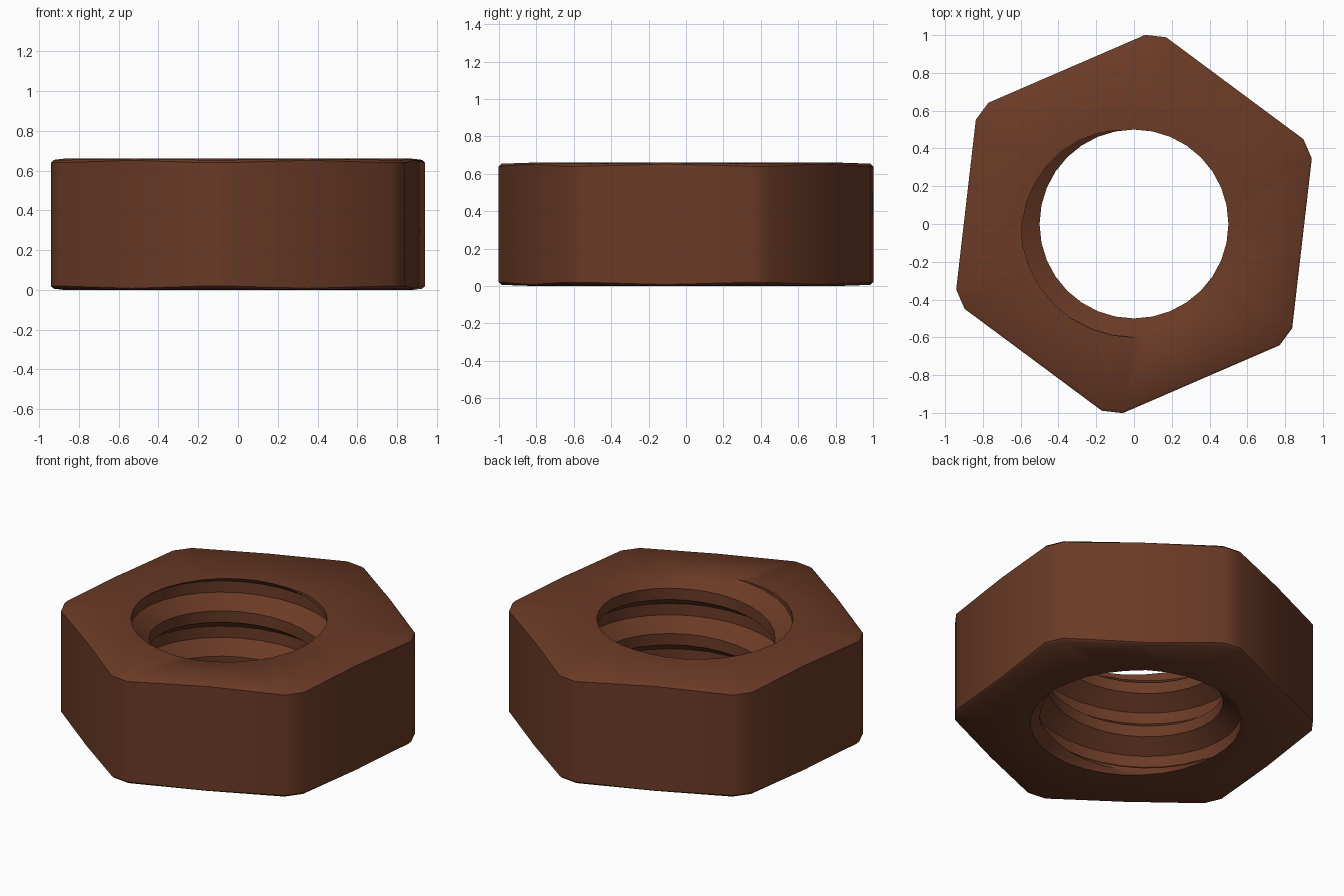
import bpy, bmesh, math
from mathutils import Vector

if "Cube" in bpy.data.objects:
    bpy.data.objects.remove(bpy.data.objects["Cube"])

H, PITCH, SEG, SUB = 0.66, 0.28, 32, 12
CREST, ROOT = 0.5, 0.6


def thread_radius(p):
    # flat crest, sloped flank, flat root, sloped flank over one pitch
    p = p % PITCH
    if p < 0.0701:
        return CREST
    if p < 0.14:
        return CREST + (ROOT - CREST) * (p - 0.07) / 0.07
    if p < 0.2101:
        return ROOT
    return ROOT - (ROOT - CREST) * (p - 0.21) / 0.07


bm = bmesh.new()

# helical thread wall, rows follow the right-handed helix
rows = []
n = SUB * 5
for i in range(n + 1):
    row = []
    for j in range(SEG + 1):
        t = 2 * math.pi * j / SEG
        p = PITCH * i / SUB
        z = p + 0.2 + PITCH * (j / SEG - 225 / 360) - 2 * PITCH
        r = max(thread_radius(p), min(ROOT, 0.585 - 0.9 * max(z, 0)))  # lead-in at the bottom
        row.append(bm.verts.new((r * math.cos(t), r * math.sin(t), z)))
    rows.append(row)
for a, b in zip(rows, rows[1:]):
    for j in range(SEG):
        bm.faces.new((a[j], a[j + 1], b[j + 1], b[j]))
bmesh.ops.remove_doubles(bm, verts=bm.verts[:], dist=1e-4)
for z, d in ((0, -1), (H, 1)):
    bmesh.ops.bisect_plane(bm, geom=bm.verts[:] + bm.edges[:] + bm.faces[:], dist=1e-5,
                           plane_co=(0, 0, z), plane_no=(0, 0, d), clear_outer=True)
bmesh.ops.remove_doubles(bm, verts=bm.verts[:], dist=1e-3)


def rim(z):
    return [e for e in bm.edges if e.is_boundary and all(abs(v.co.z - z) < 2e-3 for v in e.verts)]


bottom_rim, top_rim = rim(0), rim(H)

# hexagon with cut corners
outline = []
for k in range(6):
    for d in (-3.2, 3.2):
        a = math.radians(23.4 + 60 * k + d)
        outline.append((Vector((math.cos(a), math.sin(a), 0)) * 1.003, True))
    a2 = math.radians(23.4 + 60 * (k + 1) - 3.2)
    nxt = Vector((math.cos(a2), math.sin(a2), 0)) * 1.003
    outline.append(((outline[-1][0] + nxt) / 2, False))


def ring(scale, corner_z, mid_z):
    return [bm.verts.new((p.x * scale, p.y * scale, corner_z if c else mid_z)) for p, c in outline]


rings = [ring(0.985, 0.006, 0), ring(1, 0.02, 0.008),
         ring(1, H - 0.02, H - 0.008), ring(0.985, H - 0.006, H)]
m = len(outline)
for a, b in zip(rings, rings[1:]):
    for j in range(m):
        bm.faces.new((a[j], a[(j + 1) % m], b[(j + 1) % m], b[j]))

# top and bottom faces join the hexagon to the thread
for r, edges in ((rings[0], bottom_rim), (rings[-1], top_rim)):
    outer = [bm.edges.get((r[j], r[(j + 1) % m])) for j in range(m)]
    bmesh.ops.bridge_loops(bm, edges=outer + edges)
bmesh.ops.recalc_face_normals(bm, faces=bm.faces[:])

mesh = bpy.data.meshes.new("hex_nut")
bm.to_mesh(mesh)
bm.free()
nut = bpy.data.objects.new("hex_nut", mesh)
bpy.context.collection.objects.link(nut)

mat = bpy.data.materials.new("rust_brown")
mat.diffuse_color = (0.145, 0.043, 0.019, 1)
mat.use_nodes = True
mat.node_tree.nodes["Principled BSDF"].inputs["Base Color"].default_value = mat.diffuse_color
mesh.materials.append(mat)

bpy.context.view_layer.objects.active = nut
nut.select_set(True)
bpy.ops.object.shade_smooth_by_angle(angle=math.radians(40))
